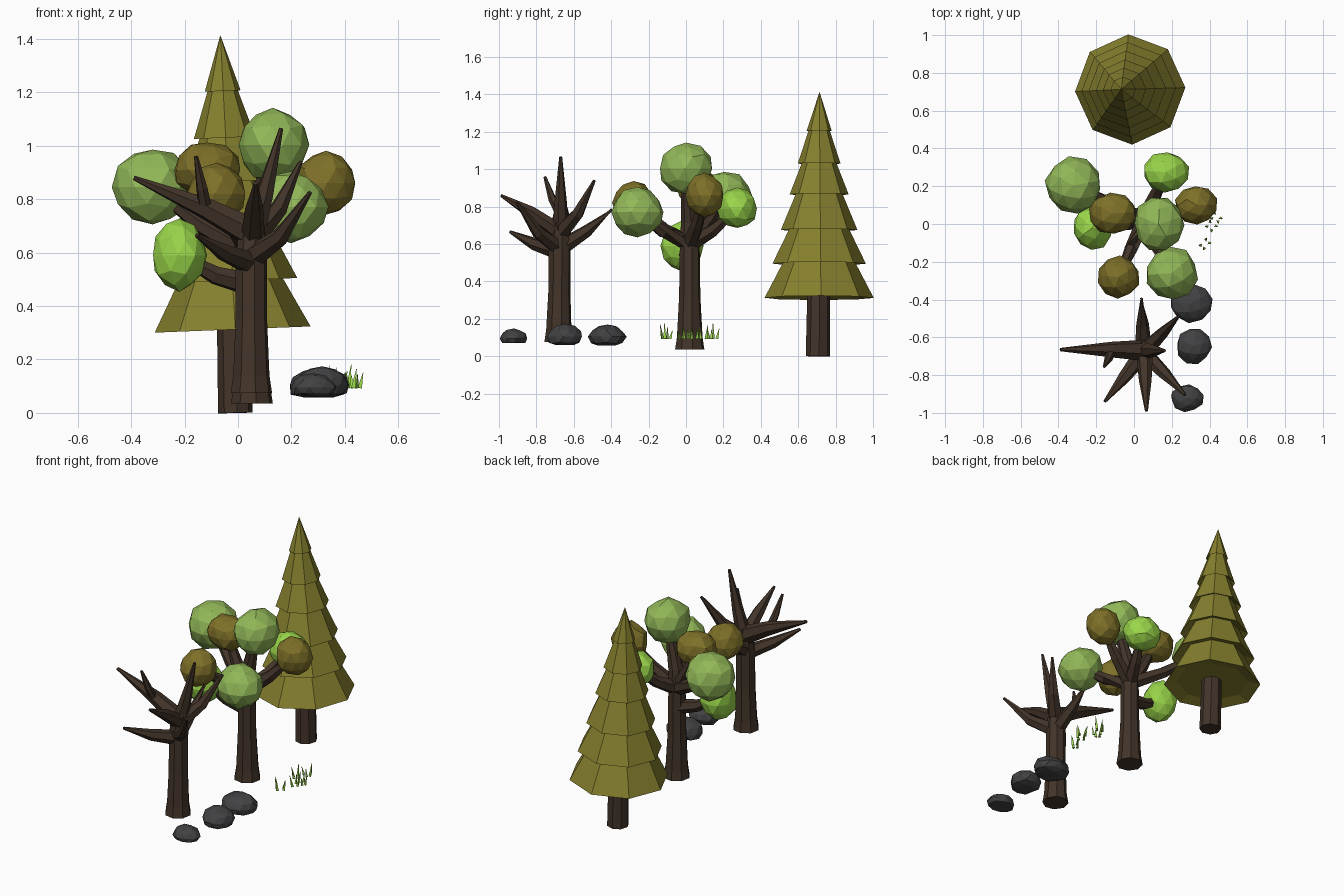
import bpy, bmesh, math, random
from mathutils import Vector

if "Cube" in bpy.data.objects:
    bpy.data.objects.remove(bpy.data.objects["Cube"])

random.seed(4)


def material(name, r, g, b):
    def lin(c):
        c /= 255
        return c / 12.92 if c <= 0.04045 else ((c + 0.055) / 1.055) ** 2.4
    m = bpy.data.materials.new(name)
    m.diffuse_color = (lin(r), lin(g), lin(b), 1)
    m.use_nodes = True
    m.node_tree.nodes["Principled BSDF"].inputs["Base Color"].default_value = m.diffuse_color
    return m


BARK = material("dark brown bark", 66, 52, 41)
PINE = material("pine olive", 134, 128, 46)
OLIVE = material("brown olive leaf", 126, 112, 40)
SAGE = material("soft green leaf", 146, 184, 88)
LIME = material("bright green leaf", 154, 214, 74)
STONE = material("charcoal stone", 66, 66, 68)


def finish(name, bm, mat):
    bmesh.ops.recalc_face_normals(bm, faces=bm.faces)
    me = bpy.data.meshes.new(name)
    bm.to_mesh(me)
    bm.free()
    me.materials.append(mat)
    ob = bpy.data.objects.new(name, me)
    bpy.context.collection.objects.link(ob)
    return ob


def add_tube(bm, points, radii, sides=6, turn=0.2):
    """Flat-sided tapering tube along a path, capped at both ends."""
    pts = [Vector(p) for p in points]
    rings = []
    for i, p in enumerate(pts):
        d = (pts[min(i + 1, len(pts) - 1)] - pts[max(i - 1, 0)]).normalized()
        ref = Vector((0, 1, 0)) if abs(d.y) < 0.8 else Vector((1, 0, 0))
        u = (ref - d * ref.dot(d)).normalized()
        v = d.cross(u)
        ring = []
        for k in range(sides):
            a = turn + 2 * math.pi * k / sides
            ring.append(bm.verts.new(p + (u * math.cos(a) + v * math.sin(a)) * radii[i]))
        rings.append(ring)
    for a, b in zip(rings, rings[1:]):
        for k in range(sides):
            j = (k + 1) % sides
            bm.faces.new((a[k], a[j], b[j], b[k]))
    bm.faces.new(rings[0])
    bm.faces.new(rings[-1])


def lump(name, centre, size, mat, jitter=0.05, floor=None):
    """Irregular faceted ball, optionally flattened underneath."""
    bm = bmesh.new()
    bmesh.ops.create_icosphere(bm, subdivisions=2, radius=1)
    spin = random.uniform(0, 6)
    for v in bm.verts:
        c = v.co * (1 + random.uniform(-jitter, jitter))
        x = c.x * math.cos(spin) - c.y * math.sin(spin)
        y = c.x * math.sin(spin) + c.y * math.cos(spin)
        v.co = Vector((centre[0] + x * size[0], centre[1] + y * size[1],
                       centre[2] + c.z * size[2]))
        if floor is not None:
            v.co.z = max(v.co.z, floor)
    bmesh.ops.dissolve_degenerate(bm, dist=0.002, edges=bm.edges)
    return finish(name, bm, mat)


# Pine: trunk and one stepped, slightly leaning foliage cone
bm = bmesh.new()
add_tube(bm, [(-0.01, 0.705, 0), (-0.02, 0.71, 0.42)], [0.065, 0.06], 8, 0.1)
finish("pine_trunk", bm, BARK)

tiers = [(0.067, 1.205), (0.115, 1.03), (0.158, 0.865),
         (0.205, 0.675), (0.25, 0.495), (0.292, 0.312)]
profile = []
for r, z in tiers:
    profile += [(r, z), (r * 0.74, z + 0.022)]
bm = bmesh.new()
axis = lambda z: -0.02 - 0.046 * (z - 0.31) / 1.1
apex = bm.verts.new((axis(1.414), 0.714, 1.414))
prev = None
for r, z in profile:
    ring = []
    for k in range(8):
        a = math.radians(2 + 45 * k)
        x = r * math.cos(a)
        ring.append(bm.verts.new((axis(z) + x, 0.712 + r * math.sin(a), z + 0.04 * x)))
    for k in range(8):
        j = (k + 1) % 8
        if prev:
            bm.faces.new((prev[k], prev[j], ring[j], ring[k]))
        else:
            bm.faces.new((apex, ring[k], ring[j]))
    prev = ring
bm.faces.new(prev)
finish("pine_foliage", bm, PINE)

# Leafy tree: crown clumps (centre, size, colour)
clumps = [
    ((-0.32, 0.205, 0.845), (0.148, 0.15, 0.145), SAGE),
    ((-0.115, 0.055, 0.91), (0.13, 0.11, 0.105), OLIVE),
    ((-0.22, -0.02, 0.59), (0.105, 0.118, 0.133), LIME),
    ((0.13, 0.0, 1.003), (0.133, 0.142, 0.137), SAGE),
    ((0.33, 0.10, 0.86), (0.113, 0.103, 0.117), OLIVE),
    ((0.17, 0.275, 0.79), (0.123, 0.107, 0.108), LIME),
    ((-0.08, -0.28, 0.82), (0.11, 0.112, 0.113), OLIVE),
    ((0.2, -0.26, 0.77), (0.137, 0.138, 0.133), SAGE),
]
for i, (c, s, m) in enumerate(clumps):
    lump(f"leaf_clump_{i + 1}", c, s, m)

# Leafy tree: flared trunk and a branch to each clump
bm = bmesh.new()
add_tube(bm, [(0.052, 0.02, 0.035), (0.052, 0.02, 0.1), (0.05, 0.02, 0.32),
              (0.05, 0.02, 0.6), (0.06, 0.018, 0.72), (0.12, 0.0, 0.95)],
         [0.08, 0.07, 0.058, 0.054, 0.046, 0.025], 8)
for i, (c, s, m) in enumerate(clumps):
    if i == 3:
        continue
    start = Vector((0.05, 0.02, 0.48 if i == 2 else 0.6))
    end = Vector(c)
    mid = start.lerp(end, 0.5) - Vector((0, 0, 0.02))
    add_tube(bm, [start, mid, end], [0.046, 0.036, 0.02])
finish("leafy_tree_trunk", bm, BARK)

# Bare tree: trunk and pointed branches
bm = bmesh.new()
add_tube(bm, [(0.05, -0.68, 0.075), (0.05, -0.68, 0.14), (0.05, -0.677, 0.35),
              (0.05, -0.675, 0.56), (0.055, -0.67, 0.72)],
         [0.079, 0.069, 0.06, 0.06, 0.05], 8)
branches = [
    [(0.06, -0.67, 0.67), (-0.12, -0.665, 0.765), (-0.39, -0.665, 0.88)],
    [(-0.12, -0.67, 0.755), (-0.135, -0.715, 0.84), (-0.157, -0.755, 0.96)],
    [(0.055, -0.67, 0.66), (0.1, -0.67, 0.82), (0.162, -0.67, 1.066)],
    [(0.06, -0.67, 0.66), (0.15, -0.58, 0.76), (0.235, -0.49, 0.94)],
    [(0.05, -0.68, 0.58), (0.16, -0.79, 0.66), (0.27, -0.905, 0.825)],
    [(0.05, -0.68, 0.56), (-0.05, -0.81, 0.6), (-0.155, -0.94, 0.665)],
    [(0.055, -0.67, 0.66), (0.06, -0.83, 0.77), (0.066, -0.99, 0.86)],
    [(0.05, -0.67, 0.58), (0.045, -0.53, 0.67), (0.04, -0.395, 0.785)],
]
for i, path in enumerate(branches):
    base = (0.058, 0.042, 0.009) if i == 0 else (0.026, 0.022, 0.008) if i == 1 \
        else (0.046, 0.034, 0.008)
    add_tube(bm, path, base, 6)
finish("bare_tree", bm, BARK)

# Rocks with flat undersides
rocks = [((0.3, -0.42, 0.105), (0.115, 0.1, 0.066), 0.058),
         ((0.315, -0.645, 0.105), (0.093, 0.094, 0.066), 0.06),
         ((0.28, -0.92, 0.095), (0.087, 0.073, 0.051), 0.07)]
for i, (c, s, f) in enumerate(rocks):
    lump(f"rock_{i + 1}", c, s, STONE, 0.08, f)

# Grass tufts: thin three-sided blades leaning outward
bm = bmesh.new()
tufts = [(0.375, -0.105), (0.41, -0.01), (0.435, 0.035), (0.36, 0.085), (0.39, 0.145)]
for cx, cy in tufts:
    for k in range(4):
        a = k * 1.571 + random.uniform(-0.4, 0.4)
        x, y = cx + 0.022 * math.cos(a), cy + 0.022 * math.sin(a)
        h = random.uniform(0.045, 0.088)
        add_tube(bm, [(x, y, 0.093), (x + 0.012 * math.cos(a), y + 0.012 * math.sin(a), 0.093 + h)],
                 [0.0095, 0.001], 3, a)
finish("grass_tufts", bm, LIME)
